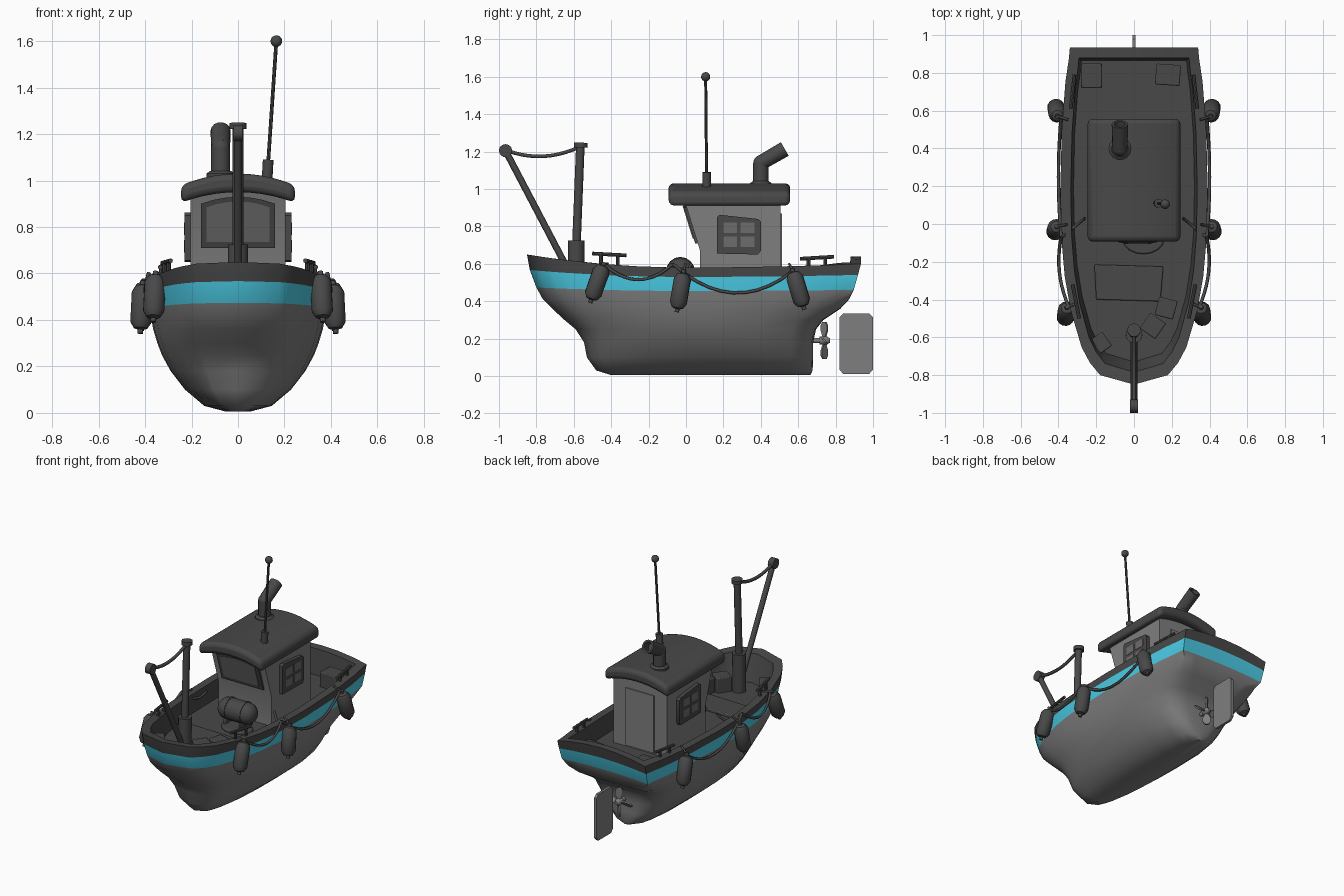
import bpy, bmesh, math
from mathutils import Vector, Matrix

if "Cube" in bpy.data.objects:
    bpy.data.objects.remove(bpy.data.objects["Cube"])


def material(name, rgb):
    m = bpy.data.materials.new(name)
    m.diffuse_color = (*rgb, 1)
    m.use_nodes = True
    m.node_tree.nodes["Principled BSDF"].inputs["Base Color"].default_value = m.diffuse_color
    return m


DARK = material("dark grey", (0.065, 0.065, 0.065))
GREY = material("mid grey", (0.21, 0.21, 0.21))
GLASS = material("glass grey", (0.15, 0.15, 0.15))
BLUE = material("sea blue", (0.075, 0.64, 0.84))


def finish(name, bm, *mats, angle=38):
    bmesh.ops.recalc_face_normals(bm, faces=bm.faces)
    me = bpy.data.meshes.new(name)
    bm.to_mesh(me)
    bm.free()
    ob = bpy.data.objects.new(name, me)
    bpy.context.collection.objects.link(ob)
    for m in mats:
        me.materials.append(m)
    bpy.ops.object.select_all(action='DESELECT')
    ob.select_set(True)
    bpy.context.view_layer.objects.active = ob
    bpy.ops.object.shade_smooth_by_angle(angle=math.radians(angle))
    return ob


def bridge(bm, a, b, mat=0):
    for i in range(len(a)):
        j = (i + 1) % len(a)
        bm.faces.new((a[i], a[j], b[j], b[i])).material_index = mat


def prism(name, pts, axis, lo, hi, mat, bevel=0, warp=None, segments=2):
    place = {'X': lambda a, b, d: (d, a, b), 'Y': lambda a, b, d: (a, d, b),
             'Z': lambda a, b, d: (a, b, d)}[axis]
    bm = bmesh.new()
    rings = []
    for d in (lo, hi):
        ring = [Vector(place(a, b, d)) for a, b in pts]
        rings.append([bm.verts.new(warp(v) if warp else v) for v in ring])
        bm.faces.new(rings[-1])
    bridge(bm, *rings)
    ob = finish(name, bm, mat)
    if bevel:
        mod = ob.modifiers.new("rounding", 'BEVEL')
        mod.width, mod.segments = bevel, segments
        mod.limit_method, mod.angle_limit = 'ANGLE', math.radians(40)
    return ob


def box(name, centre, size, mat, turn=0, bevel=0.006):
    (x, y, z), (w, d, h) = centre, size
    spin = Matrix.Rotation(math.radians(turn), 3, 'Z')
    corners = [(-w/2, -d/2), (w/2, -d/2), (w/2, d/2), (-w/2, d/2)]
    pts = [tuple((spin @ Vector((a, b, 0)) + Vector((x, y, 0))).xy) for a, b in corners]
    return prism(name, pts, 'Z', z - h/2, z + h/2, mat, bevel)


def lathe(name, base, direction, profile, mat, seg=14):
    rot = Vector(direction).to_track_quat('Z', 'Y')
    bm = bmesh.new()
    rings = []
    for r, t in profile:
        ring = [Vector((r*math.cos(k*math.tau/seg), r*math.sin(k*math.tau/seg), t)) for k in range(seg)]
        rings.append([bm.verts.new(rot @ v + Vector(base)) for v in ring])
    for a, b in zip(rings, rings[1:]):
        bridge(bm, a, b)
    bm.faces.new(rings[0])
    bm.faces.new(rings[-1])
    return finish(name, bm, mat)


def rod(name, a, b, r, mat, seg=12):
    d = Vector(b) - Vector(a)
    return lathe(name, a, d, [(r, 0), (r, d.length)], mat, seg)


def ball(name, centre, r, mat):
    prof = [(r*math.sin(k*math.pi/8) + 1e-4, -r*math.cos(k*math.pi/8)) for k in range(9)]
    return lathe(name, centre, (0, 0, 1), prof, mat)


def rope(name, a, b, sag, r=0.009, bulge=0.0):
    a, b = Vector(a), Vector(b)
    cu = bpy.data.curves.new(name, 'CURVE')
    cu.dimensions, cu.bevel_depth, cu.bevel_resolution = '3D', r, 1
    sp = cu.splines.new('POLY')
    sp.points.add(10)
    for k in range(11):
        t = k / 10
        drop = 4*t*(1 - t)
        sp.points[k].co = (*(a.lerp(b, t) + Vector((bulge*drop, 0, -sag*drop))), 1)
    cu.materials.append(DARK)
    ob = bpy.data.objects.new(name, cu)
    bpy.context.collection.objects.link(ob)
    bpy.ops.object.select_all(action='DESELECT')
    ob.select_set(True)
    bpy.context.view_layer.objects.active = ob
    bpy.ops.object.convert(target='MESH')


# Hull: stacked waterlines, then rim, inner bulwark and deck; the transom arches up
def sheer(x, y):
    if y < 0:
        return 0.07*(y/0.85)**2
    return 0.02*(y/0.93)**2 + (0.04*max(0, 1 - (x/.34)**2) if y > .8 else 0)


def waterline(z, bow, stern, w, square, lift):
    lo = [(.9, .86), (.965, .72), (.993, .45), (.997, .3), (1, .15)]
    hi = [(.9, .93), (.965, .885), (1, .87), (1, .6), (1, .3)]
    half = [(.028, .46), (.065, .6), (.11, .71), (.22, .86), (.32, .94), (.43, .985), (.58, 1), (.76, .98)]
    half += [(p[0] + (q[0]-p[0])*square, p[1] + (q[1]-p[1])*square) for p, q in zip(lo, hi)]
    loop = [(0, 0)] + half + [(1, 0)] + [(u, -f) for u, f in reversed(half)]
    pts = [(w*f, bow + (stern - bow)*u) for u, f in loop]
    return [(x, y, z + lift*sheer(x, y)) for x, y in pts]


levels = [(.005, -.40, .665, .05, 0, 0), (.03, -.48, .677, .145, 0, 0), (.1, -.53, .68, .228, .05, 0),
          (.18, -.545, .68, .29, .1, 0), (.25, -.59, .695, .328, .2, 0), (.3, -.65, .735, .347, .35, 0),
          (.36, -.715, .825, .365, .6, 0), (.41, -.765, .872, .374, .82, 0), (.455, -.80, .897, .38, 1, .3),
          (.53, -.835, .92, .387, 1, .55), (.58, -.85, .935, .39, 1, 1), (.58, -.785, .88, .335, 1, 1),
          (.46, -.73, .865, .32, 1, 0)]
band_mat = [0]*8 + [1] + [2]*3
bm = bmesh.new()
rings = [[bm.verts.new(p) for p in waterline(*lv)] for lv in levels]
bm.faces.new(rings[0])
for a, b, m in zip(rings, rings[1:], band_mat):
    bridge(bm, a, b, m)
bm.faces.new(rings[-1]).material_index = 2
finish("hull", bm, GREY, BLUE, DARK, angle=50)

# Cabin with raked front
prism("cabin", [(.075, .45), (.505, .45), (.505, .96), (-.015, .96), (.075, .67)], 'X', -.205, .205, GREY)
arc = [-.245 + .49*k/10 for k in range(11)]
roof = [(x, .95 - .045*(x/.245)**2) for x in arc] + [(x, 1.03 - .05*(x/.245)**2) for x in reversed(arc)]
prism("cabin_roof", roof, 'Y', -.093, .557, DARK, .026, segments=3)


def rake(v):
    return Vector((v.x, v.y + .075 - .31*(v.z - .67), v.z))


def arched(w, low, side, crown):
    return [(-w, low), (w, low)] + [(w*c/3, side + crown*(1 - (c/3)**2)) for c in range(3, -4, -1)]


prism("front_window_frame", arched(.16, .71, .9, .03), 'Y', -.014, .01, DARK, warp=rake)
prism("front_window_glass", arched(.135, .735, .885, .025), 'Y', -.019, .0, GLASS, warp=rake)

# Side windows: frame with four panes
for s in (-1, 1):
    prism("side_window_frame", [(.165, .655), (.385, .65), (.4, .67), (.4, .825), (.385, .84), (.18, .862), (.165, .85)],
          'X', s*.2, s*.23, DARK)
    for y0, y1 in ((.2, .272), (.292, .365)):
        for z0, z1 in ((.69, .745), (.765, .82)):
            prism("side_window_pane", [(y0, z0), (y1, z0), (y1, z1), (y0, z1)], 'X', s*.226, s*.232, GLASS)

# Cabin rear door
prism("door", [(-.11, .47), (.11, .47), (.11, .87), (-.11, .87)], 'Y', .50, .513, GREY)

# Exhaust stack with bent top
lathe("exhaust_flange", (-.075, .4, 1.0), (0, 0, 1), [(.06, 0), (.06, .03), (.045, .042)], DARK)
rod("exhaust_pipe", (-.075, .4, 1.0), (-.075, .4, 1.14), .041, DARK)
ball("exhaust_elbow", (-.075, .4, 1.14), .041, DARK)
lathe("exhaust_outlet", (-.075, .4, 1.14), (0, .13, .075), [(.041, 0), (.043, .148), (.03, .148), (.03, .09)], DARK)

# Antenna
rod("antenna_base", (.125, .11, 1.0), (.13, .11, 1.09), .023, DARK)
rod("antenna_whip", (.13, .11, 1.08), (.165, .105, 1.6), .008, DARK, 8)
ball("antenna_tip", (.165, .105, 1.6), .025, DARK)

# Mast, boom and line
rod("mast_socket", (0, -.588, .45), (0, -.586, .725), .044, DARK)
rod("mast", (0, -.586, .7), (0, -.565, 1.23), .023, DARK)
rod("mast_cap", (0, -.563, 1.222), (0, -.562, 1.248), .036, DARK)
rod("boom", (0, -.6, .51), (0, -.965, 1.205), .018, DARK)
rod("boom_pulley", (-.02, -.965, 1.205), (.02, -.965, 1.205), .035, DARK, 16)
rope("mast_line", (0, -.57, 1.225), (0, -.955, 1.205), .04, .011)

# Fenders hung on both sides with ropes, and mooring rails
capsule = [(.012, -.115), (.012, -.098), (.03, -.092), (.046, -.065), (.046, .065), (.03, .092), (.012, .098), (.012, .115)]
for s in (-1, 1):
    for x, y, z, lean in ((.36, -.475, .50, .35), (.415, -.03, .455, .17), (.41, .6, .465, -.3)):
        lathe("fender", (s*x, y, z), (-s*.05, lean, 1), capsule, DARK)
        rope("fender_rope", (s*(x - .005), y + lean*.1, z + .1), (s*(x - .06), y + lean*.16, .6), 0, .007)
    rope("side_rope_front", (s*.345, -.44, .6), (s*.385, -.07, .6), .085, bulge=s*.03)
    rope("side_rope_rear", (s*.385, -.07, .6), (s*.385, .57, .56), .135, bulge=s*.015)
    rope("deck_rope", (s*.385, -.07, .6), (s*.26, .03, .6), .05, .008)
    for a, b in (((.29, -.5, .655), (.325, -.32, .645)), ((.335, .61, .627), (.315, .79, .638))):
        a, b = Vector((s*a[0], *a[1:])), Vector((s*b[0], *b[1:]))
        rod("rail_bar", a, b, .01, DARK, 8)
        for t in (.25, .75):
            p = a.lerp(b, t)
            rod("rail_post", p - Vector((0, 0, .07)), p, .01, DARK, 8)

# Barrel on a cradle, with a coil of rope under it
keg = [(.015, -.135), (.045, -.125), (.067, -.1), (.073, -.065), (.073, .065), (.067, .1), (.045, .125), (.015, .135)]
lathe("barrel", (.02, -.03, .56), (1, 0, 0), keg, DARK, 16)
for x in (-.04, .08):
    rod("barrel_hoop", (x - .007, -.03, .56), (x + .007, -.03, .56), .077, DARK, 16)
    box("barrel_cradle", (x, -.03, .48), (.02, .13, .06), DARK)
ring = [(.05 + .11*math.cos(k*math.tau/16), -.08 + .08*math.sin(k*math.tau/16)) for k in range(16)]
prism("rope_coil", ring, 'Z', .455, .478, DARK, .008)

# Deck hatch and crates
prism("deck_hatch", [(-.2, -.4), (.14, -.41), (.155, -.225), (-.21, -.215)], 'Z', .45, .478, DARK, .006)
for x, y, w, d, turn in ((-.225, .785, .11, .13, 0), (.18, .79, .13, .11, -4), (.17, -.445, .1, .1, -15),
                         (.1, -.54, .1, .1, -35), (-.175, -.63, .08, .09, 35)):
    box("crate", (x, y, .508), (w, d, .11), DARK, turn)

# Propeller and rudder
rod("propeller_shaft", (0, .65, .19), (0, .74, .19), .014, GREY)
lathe("propeller_hub", (0, .715, .19), (0, 1, 0), [(.022, 0), (.024, .035), (.012, .055)], GREY)
for k in range(4):
    turn = Matrix.Rotation(k*math.pi/2, 3, 'Y') @ Matrix.Rotation(math.radians(40), 3, 'Z')
    prism("propeller_blade", [(-.008, .015), (.008, .015), (.026, .055), (.026, .08), (.012, .1), (-.012, .1),
                              (-.026, .08), (-.026, .055)],
          'Y', -.005, .005, GREY, warp=lambda v: turn @ v + Vector((0, .74, .19)))
prism("rudder", [(.84, .012), (.98, .012), (1, .035), (1, .315), (.98, .335), (.84, .335), (.82, .315), (.82, .035)],
      'X', -.009, .009, GREY)
